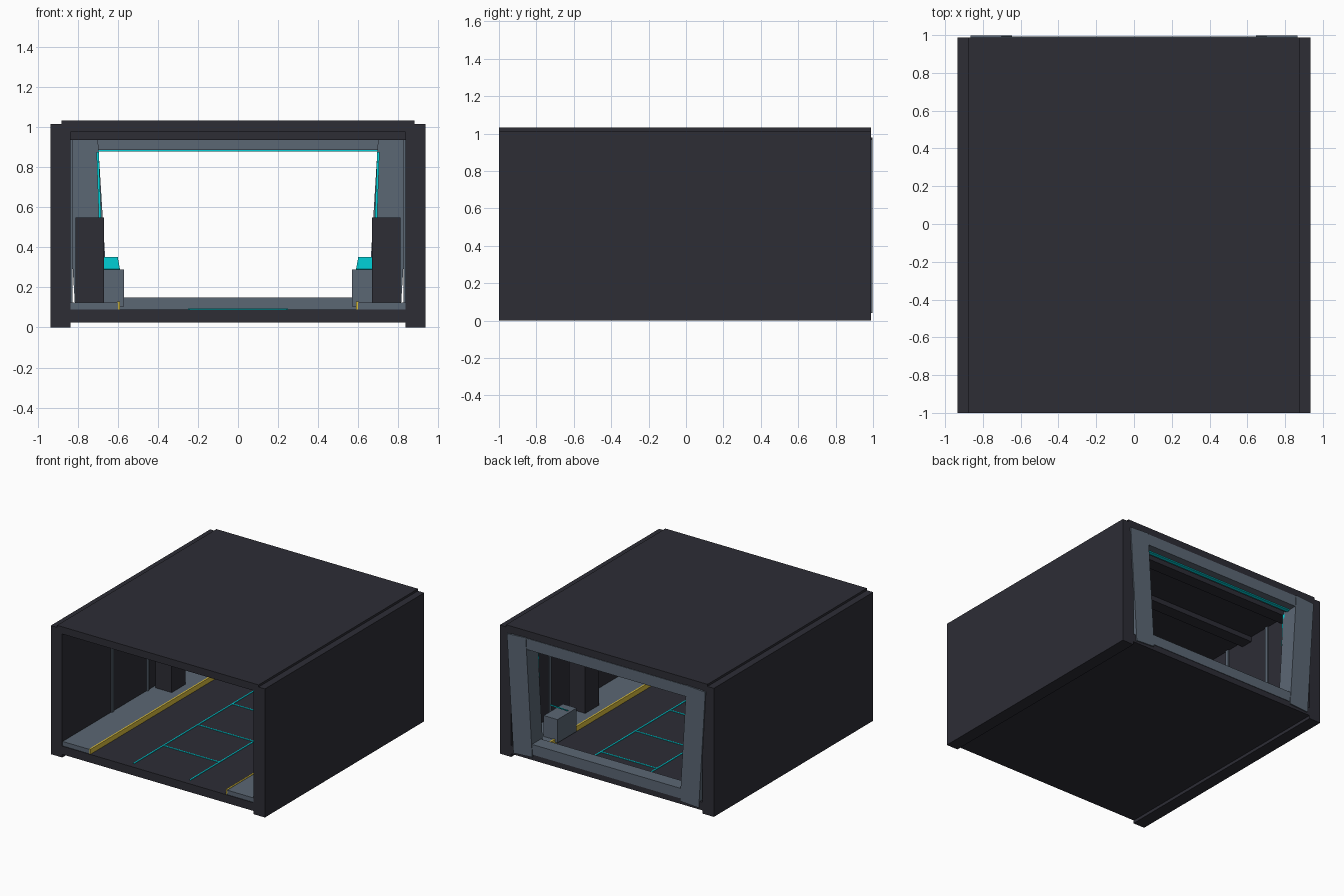
import bpy
from math import radians

cube = bpy.data.objects.get("Cube")
if cube:
    bpy.data.objects.remove(cube, do_unlink=True)


def material(name, rgb):
    m = bpy.data.materials.new(name)
    m.use_nodes = True
    m.diffuse_color = (*rgb, 1)
    m.node_tree.nodes["Principled BSDF"].inputs["Base Color"].default_value = (*rgb, 1)
    return m


DARK = material("dark hull", (0.026, 0.026, 0.036))
GREY = material("blue grey metal", (0.105, 0.135, 0.175))
CYAN = material("cyan light", (0.0, 0.65, 0.7))
YELLOW = material("safety yellow", (0.7, 0.52, 0.05))


def box(name, x, y, z, mat, rot=(0, 0, 0)):
    """Box from (min, max) ranges, turned about its centre by degrees."""
    lo, hi = zip(x, y, z)
    bpy.ops.mesh.primitive_cube_add(size=1, location=[(a + b) / 2 for a, b in zip(lo, hi)])
    ob = bpy.context.object
    ob.name = name
    ob.scale = [b - a for a, b in zip(lo, hi)]
    ob.rotation_euler = [radians(r) for r in rot]
    ob.data.materials.append(mat)
    return ob


def pair(name, x, y, z, mat, rot=(0, 0, 0)):
    """The given box on the left (+x) and its mirror image on the right."""
    box("left_" + name, x, y, z, mat, rot)
    box("right_" + name, (-x[1], -x[0]), y, z, mat, (rot[0], -rot[1], -rot[2]))


# Outer shell
LENGTH = (-1, 0.988)
pair("wall", (0.835, 0.935), LENGTH, (0, 1.015), DARK)
box("roof", (-0.88, 0.88), LENGTH, (0.975, 1.032), DARK)
box("floor", (-0.84, 0.84), LENGTH, (0.025, 0.09), DARK)

# Ceiling beams and wall ribs
for i in range(4):
    y = -0.6 + 0.44 * i
    box(f"ceiling_beam_{i}", (-0.835, 0.835), (y - 0.05, y + 0.05), (0.935, 0.98), DARK)
for i in range(3):
    y = -0.38 + 0.445 * i
    pair(f"wall_rib_{i}", (0.825, 0.837), (y - 0.012, y + 0.012), (0.12, 0.975), GREY)

# Raised walkways with yellow edges
pair("walkway", (0.6, 0.837), (-0.995, 0.9), (0.088, 0.125), GREY)
pair("walkway_edge", (0.59, 0.603), (-0.995, 0.9), (0.088, 0.129), YELLOW)

# Floor guide lights
pair("guide_line", (0.24, 0.25), (-0.95, 0.86), (0.088, 0.094), CYAN)
for i in range(4):
    y = -0.58 + 0.43 * i
    box(f"cross_line_{i}", (-0.24, 0.24), (y - 0.005, y + 0.005), (0.088, 0.094), CYAN)

# Leaning doorway frame at the back
pair("door_post", (0.673, 0.838), (0.86, 0.997), (0.045, 0.975), GREY, (0, 3.5, 0))
box("door_lintel", (-0.8, 0.8), (0.88, 0.992), (0.887, 0.975), GREY)
box("door_sill", (-0.72, 0.72), (0.88, 0.992), (0.07, 0.15), GREY)
pair("post_light", (0.687, 0.699), (0.85, 0.872), (0.45, 0.875), CYAN, (0, 2, 0))
box("lintel_light", (-0.695, 0.695), (0.9, 0.93), (0.879, 0.888), CYAN)

# Equipment lockers and control consoles
pair("locker", (0.67, 0.81), (0.13, 0.3), (0.122, 0.55), DARK)
pair("console", (0.57, 0.69), (0.55, 0.79), (0.105, 0.29), GREY)
pair("console_screen", (0.595, 0.68), (0.61, 0.73), (0.315, 0.323), CYAN, (30, 0, -6))
